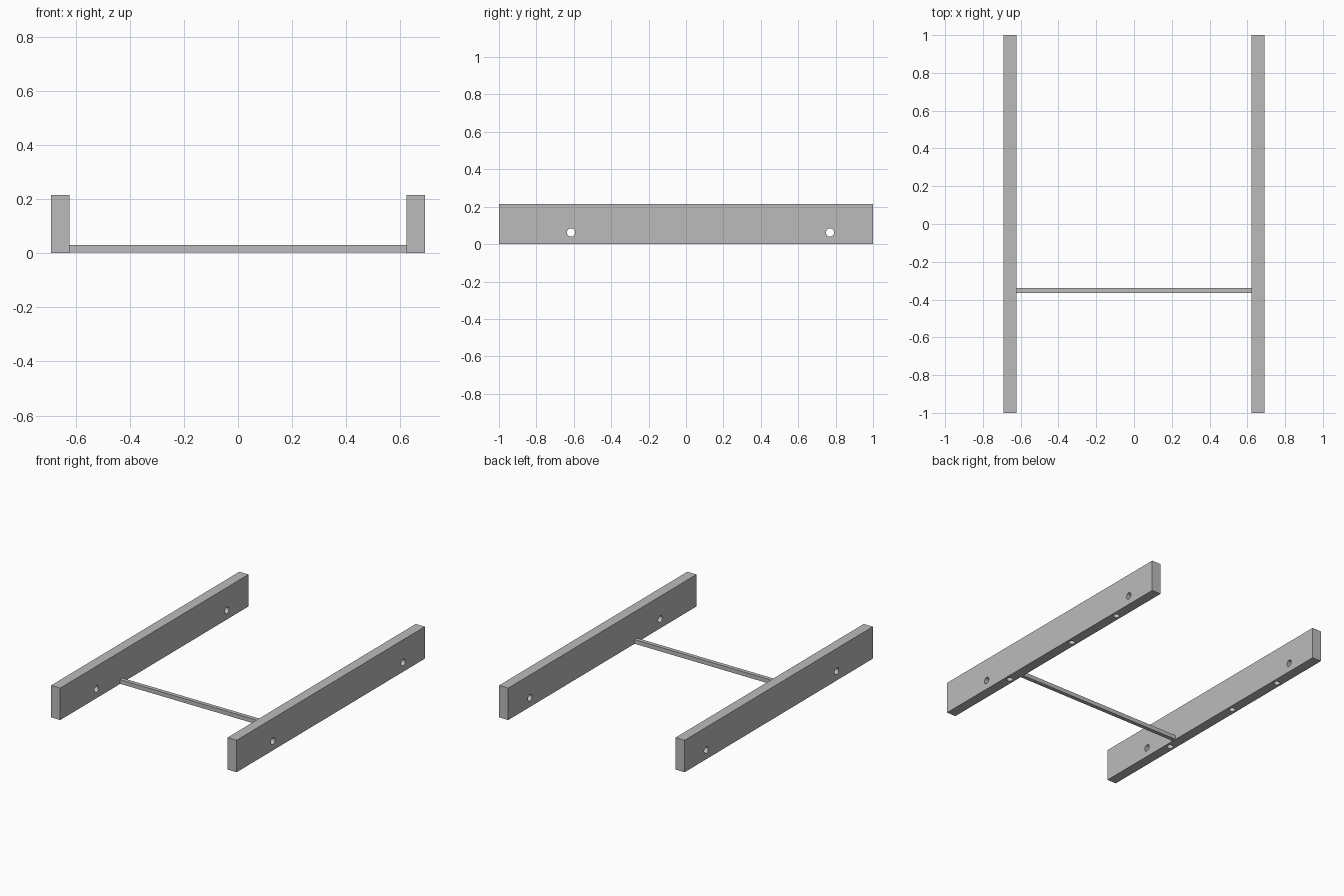
import bpy
import math

if "Cube" in bpy.data.objects:
    bpy.data.objects.remove(bpy.data.objects["Cube"])

grey = bpy.data.materials.new("plain grey")
grey.diffuse_color = (0.5, 0.5, 0.5, 1)
grey.use_nodes = True
grey.node_tree.nodes["Principled BSDF"].inputs["Base Color"].default_value = grey.diffuse_color


def box(name, lo, hi):
    bpy.ops.mesh.primitive_cube_add(size=1, location=[(a + b) / 2 for a, b in zip(lo, hi)])
    ob = bpy.context.object
    ob.name = name
    ob.scale = [b - a for a, b in zip(lo, hi)]
    bpy.ops.object.transform_apply(location=True, rotation=True, scale=True)
    ob.data.materials.append(grey)
    return ob


def drill(target, loc, radius, depth, rot=(0, 0, 0)):
    bpy.ops.mesh.primitive_cylinder_add(vertices=32, radius=radius, depth=depth,
                                        location=loc, rotation=rot)
    cutter = bpy.context.object
    cutter.data.materials.append(grey)
    mod = target.modifiers.new("hole", 'BOOLEAN')
    mod.operation = 'DIFFERENCE'
    mod.solver = 'EXACT'
    mod.object = cutter
    bpy.context.view_layer.objects.active = target
    bpy.ops.object.modifier_apply(modifier=mod.name)
    bpy.data.objects.remove(cutter, do_unlink=True)


# Two side rails with cross holes and blind dowel holes underneath
for side, label in ((-1, "left"), (1, "right")):
    cx = side * 0.656
    rail = box(label + "_rail", (cx - 0.034, -1, 0), (cx + 0.034, 1, 0.215))
    for y in (-0.615, 0.77):
        drill(rail, (cx, y, 0.062), 0.022, 0.3, (0, math.pi / 2, 0))
    for y in (-0.43, 0.175, 0.61):
        drill(rail, (cx, y, 0), 0.02, 0.2)
    bpy.ops.object.select_all(action='DESELECT')
    rail.select_set(True)
    bpy.context.view_layer.objects.active = rail
    bpy.ops.object.shade_smooth_by_angle(angle=math.radians(30))

# Thin bar joining the rails
box("cross_bar", (-0.622, -0.366, 0.002), (0.622, -0.339, 0.03))
